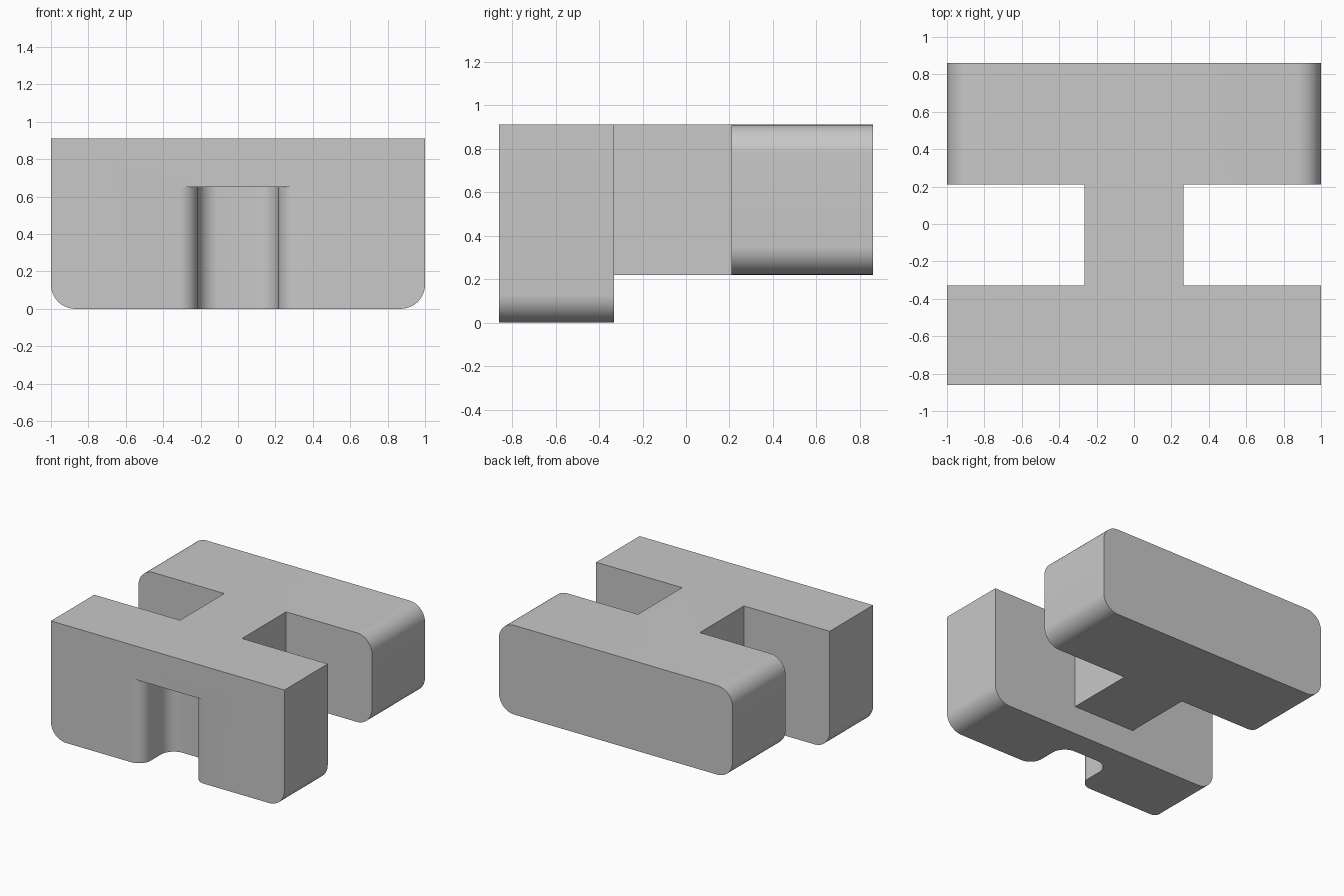
import bpy, bmesh
from math import sin, cos, pi

cube = bpy.data.objects.get("Cube")
if cube:
    bpy.data.objects.remove(cube, do_unlink=True)

FRONT, BACK, TOP = -0.86, 0.86, 0.91
SLOT_FRONT, SLOT_BACK = -0.33, 0.21
WEB, RAISED, ROUND = 0.265, 0.22, 0.13


def prism(name, outline, z0, z1):
    """Extrude a plan outline between two heights."""
    bm = bmesh.new()
    face = bm.faces.new([bm.verts.new((x, y, z0)) for x, y in outline])
    ext = bmesh.ops.extrude_face_region(bm, geom=[face])
    for v in ext["geom"]:
        if isinstance(v, bmesh.types.BMVert):
            v.co.z = z1
    bmesh.ops.recalc_face_normals(bm, faces=bm.faces)
    mesh = bpy.data.meshes.new(name)
    bm.to_mesh(mesh)
    bm.free()
    obj = bpy.data.objects.new(name, mesh)
    bpy.context.collection.objects.link(obj)
    return obj


def box(name, x0, x1, y0, y1, z0, z1):
    return prism(name, [(x0, y0), (x1, y0), (x1, y1), (x0, y1)], z0, z1)


def cut(target, cutter):
    """Subtract the cutter and throw it away."""
    mod = target.modifiers.new("cut", "BOOLEAN")
    mod.operation, mod.solver, mod.object = "DIFFERENCE", "EXACT", cutter
    bpy.context.view_layer.objects.active = target
    bpy.ops.object.modifier_apply(modifier=mod.name)
    bpy.data.objects.remove(cutter, do_unlink=True)


def arc(cx, cy, r, a0, a1, n=12):
    return [(cx + r * cos(a0 + (a1 - a0) * i / n),
             cy + r * sin(a0 + (a1 - a0) * i / n)) for i in range(n + 1)]


# Block with side slots and a raised rear underside
body = box("flanged_block", -1, 1, FRONT, BACK, 0, TOP)
cut(body, box("right_slot", -2, -WEB, SLOT_FRONT, SLOT_BACK, -1, 2))
cut(body, box("left_slot", WEB, 2, SLOT_FRONT, SLOT_BACK, -1, 2))
cut(body, box("underside_step", -2, 2, SLOT_FRONT, 2, -1, RAISED))

# Rounded corners: all four on the rear flange, lower two on the front flange
bm = bmesh.new()
bm.from_mesh(body.data)
bmesh.ops.remove_doubles(bm, verts=bm.verts, dist=1e-4)
bmesh.ops.dissolve_limit(bm, angle_limit=0.01, verts=bm.verts, edges=bm.edges)
corners = []
for e in bm.edges:
    a, b = e.verts[0].co, e.verts[1].co
    along_y = abs(a.y - b.y) > 0.1 and abs(a.x - b.x) < 0.01 and abs(a.z - b.z) < 0.01
    if along_y and abs(a.x) > 0.99 and ((a.y + b.y) > 0 or a.z < 0.01):
        corners.append(e)
bmesh.ops.bevel(bm, geom=corners, offset=ROUND, segments=12, profile=0.5, affect="EDGES")
bm.to_mesh(body.data)
bm.free()

# Front notch with flared mouth and rounded inner corners
half, flare, inner, deep = 0.215, 0.10, 0.11, FRONT + 0.335
side = [(half + flare, FRONT - 0.2)]
side += arc(half + flare, FRONT + flare, flare, -pi / 2, -pi)
side += arc(half - inner, deep - inner, inner, 0, pi / 2)
outline = side + [(-x, y) for x, y in reversed(side)]
cut(body, prism("front_notch", outline, -0.5, 0.65))

# Plain grey finish
grey = bpy.data.materials.new("plain_grey")
grey.use_nodes = True
colour = (0.58, 0.58, 0.58, 1)
grey.diffuse_color = colour
grey.node_tree.nodes["Principled BSDF"].inputs["Base Color"].default_value = colour
body.data.materials.clear()
body.data.materials.append(grey)
for p in body.data.polygons:
    p.material_index = 0

bpy.ops.object.select_all(action="DESELECT")
body.select_set(True)
bpy.context.view_layer.objects.active = body
bpy.ops.object.shade_smooth_by_angle(angle=pi / 6)
